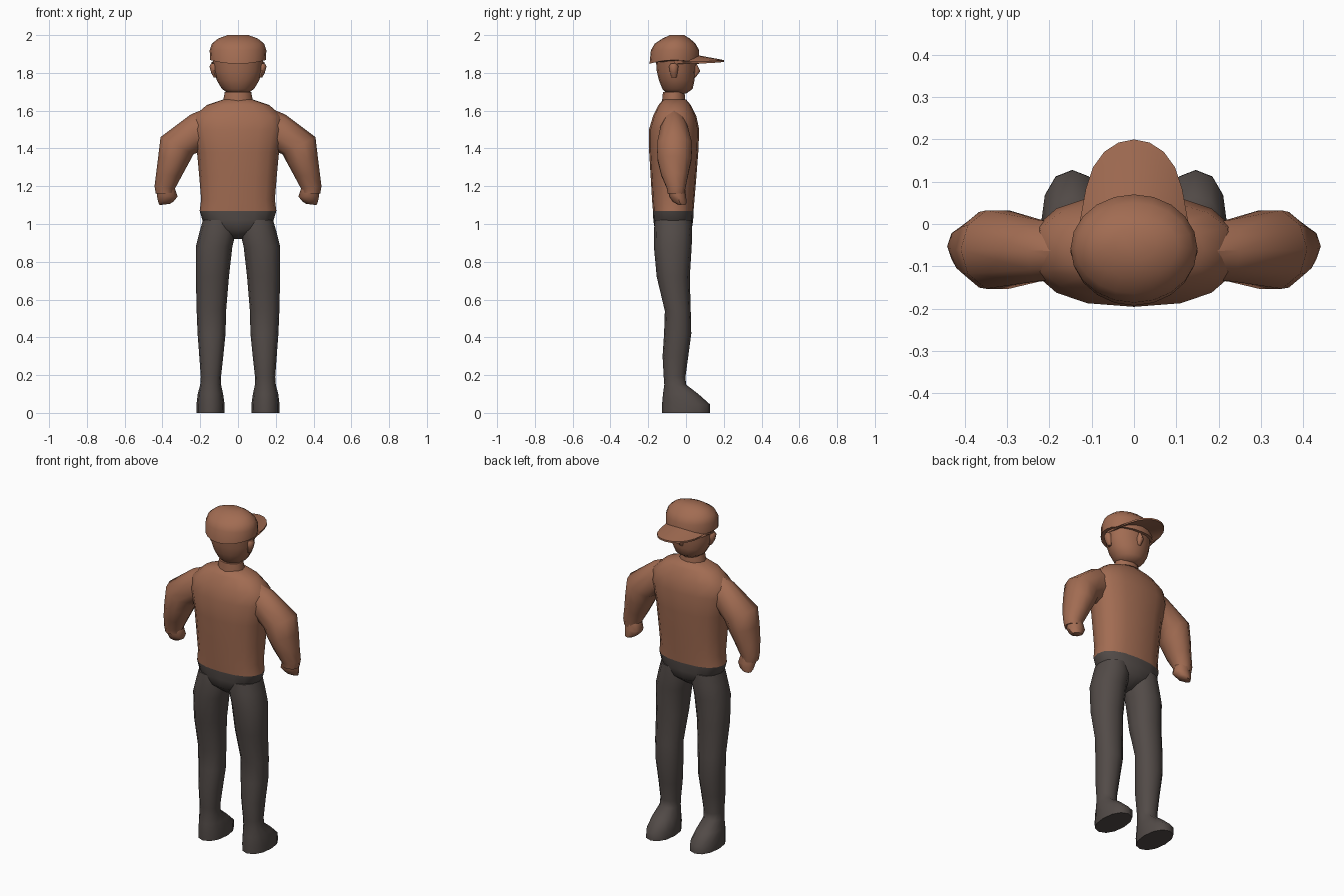
import bpy, bmesh, math
from mathutils import Vector

cube = bpy.data.objects.get("Cube")
if cube:
    bpy.data.objects.remove(cube)


def material(name, rgb):
    m = bpy.data.materials.new(name)
    m.use_nodes = True
    m.diffuse_color = (*rgb, 1)
    m.node_tree.nodes["Principled BSDF"].inputs["Base Color"].default_value = (*rgb, 1)
    return m


BROWN = material("warm brown", (0.36, 0.15, 0.085))
GREY = material("dark trouser grey", (0.085, 0.07, 0.064))


def finish(name, bm, mat, mirror=False, angle=50):
    bmesh.ops.recalc_face_normals(bm, faces=bm.faces)
    mesh = bpy.data.meshes.new(name)
    bm.to_mesh(mesh)
    bm.free()
    mesh.materials.append(mat)
    ob = bpy.data.objects.new(name, mesh)
    bpy.context.collection.objects.link(ob)
    bpy.ops.object.select_all(action="DESELECT")
    ob.select_set(True)
    bpy.context.view_layer.objects.active = ob
    bpy.ops.object.shade_smooth_by_angle(angle=math.radians(angle))
    if mirror:
        ob.modifiers.new("Mirror", "MIRROR")
    return ob


def loft(name, rings, mat, sides=12, power=2.0, mirror=False, angle=50, sag=0):
    """Skin rings given as (x1, z1, x2, z2, back y, front y)."""
    bm = bmesh.new()
    loops = []
    for x1, z1, x2, z2, back, front in rings:
        loop = []
        for i in range(sides):
            a = math.tau * i / sides
            c, s = math.cos(a), math.sin(a)
            u = math.copysign(abs(c) ** (2 / power), c)
            v = math.copysign(abs(s) ** (2 / power), s)
            z = (z1 + z2) / 2 + (z2 - z1) / 2 * u
            if not loops:
                z -= sag * abs(v) ** 2
            loop.append(bm.verts.new(((x1 + x2) / 2 + (x2 - x1) / 2 * u,
                                      (back + front) / 2 + (front - back) / 2 * v, z)))
        loops.append(loop)
    for a, b in zip(loops, loops[1:]):
        for i in range(sides):
            j = (i + 1) % sides
            bm.faces.new((a[i], a[j], b[j], b[i]))
    bm.faces.new(loops[0])
    bm.faces.new(loops[-1])
    return finish(name, bm, mat, mirror, angle)


def centred(rows):
    """Turn (z, half width, back y, front y) into level rings about x = 0."""
    return [(-w, z, w, z, b, f) for z, w, b, f in rows]


def level(rows):
    """Turn (z, inner x, outer x, back y, front y) into level rings."""
    return [(i, z, o, z, b, f) for z, i, o, b, f in rows]


# Clothing on the trunk
loft("sweater_body", centred([
    (1.07, .203, -.175, .04), (1.13, .195, -.18, .045), (1.25, .205, -.187, .055),
    (1.38, .217, -.195, .065), (1.5, .245, -.196, .07), (1.57, .235, -.175, .055),
    (1.63, .165, -.145, .025), (1.66, .075, -.12, 0)]), BROWN, 16, 2.4)
loft("collar", centred([
    (1.62, .082, -.13, 0), (1.66, .077, -.126, -.004), (1.7, .07, -.122, -.008)]), BROWN, 12)
loft("trouser_hips", centred([
    (1.07, .203, -.175, .04), (1.02, .188, -.173, .038), (.97, .13, -.165, .03),
    (.92, .025, -.11, -.03)]), GREY, 16, 2.4)

# Sleeve and hand, run from shoulder to fingertips
loft("sleeves", [
    (.14, 1.4, .14, 1.625, -.13, .0), (.21, 1.38, .25, 1.58, -.14, .015),
    (.235, 1.37, .41, 1.46, -.158, .037), (.262, 1.32, .422, 1.36, -.155, .033),
    (.3, 1.25, .433, 1.27, -.135, .015), (.335, 1.185, .442, 1.2, -.105, .0),
    (.34, 1.165, .435, 1.16, -.1, -.005)], BROWN, 10, mirror=True)
loft("hands", [
    (.335, 1.19, .425, 1.185, -.095, -.005), (.32, 1.145, .43, 1.15, -.09, .0),
    (.34, 1.12, .422, 1.115, -.07, .003), (.36, 1.107, .415, 1.1, -.045, .0)],
    BROWN, 8, mirror=True)

# Trouser legs running into the shoes
loft("legs", level([
    (1.02, .02, .186, -.165, .03), (.96, .01, .203, -.17, .033), (.88, .03, .223, -.17, .03),
    (.72, .048, .223, -.155, .02), (.54, .063, .219, -.112, .025), (.42, .066, .214, -.116, .028),
    (.3, .078, .205, -.124, .012), (.19, .09, .197, -.118, -.003),
    (.15, .09, .2, -.115, 0), (.1, .079, .213, -.122, .065), (.045, .071, .22, -.127, .127),
    (0, .072, .22, -.126, .128)]), GREY, 12, 2.2, mirror=True)

# Head with nose and ears
loft("head", centred([
    (1.69, .05, -.1, .0), (1.715, .085, -.125, .035), (1.76, .112, -.143, .045),
    (1.81, .128, -.155, .05), (1.88, .135, -.16, .052)]), BROWN, 16)
loft("nose", centred([
    (1.775, .012, .02, .05), (1.81, .02, .02, .076), (1.85, .01, .02, .055)]), BROWN, 8)
loft("ears", level([
    (1.775, .11, .128, -.075, -.05), (1.8, .11, .142, -.085, -.045),
    (1.835, .11, .151, -.09, -.04), (1.85, .11, .143, -.08, -.05)]), BROWN, 8, mirror=True)

# Cap crown
loft("cap_crown", centred([
    (1.868, .148, -.193, .07), (1.92, .15, -.186, .07), (1.955, .138, -.165, .05),
    (1.982, .105, -.125, .02), (2.0, .055, -.085, -.01)]), BROWN, 20, sag=.02)

# Cap bill: an arched plate that droops at its sides
bm = bmesh.new()
layers = []
columns, rows = 10, 4
for thick in (0, -.01):
    grid = []
    for r in range(rows + 1):
        t = r / rows
        line = []
        for c in range(columns + 1):
            a = math.pi * c / columns
            side = math.cos(a)
            root = -.06 + .125 * math.sin(a)
            tip = .2 * math.sin(a) ** .75
            x = side * (.14 * (1 - t) + .12 * t)
            y = root + (tip - root) * t
            arch = .036 * (1 - .75 * t) * side ** 2
            line.append(bm.verts.new((x, y, 1.893 - .025 * t - arch + thick)))
        grid.append(line)
    layers.append(grid)
for grid in layers:
    for r in range(rows):
        for c in range(columns):
            bm.faces.new((grid[r][c], grid[r][c + 1], grid[r + 1][c + 1], grid[r + 1][c]))
top, under = layers
border = ([(0, c) for c in range(columns)] + [(r, columns) for r in range(rows)]
          + [(rows, c) for c in range(columns, 0, -1)] + [(r, 0) for r in range(rows, 0, -1)])
for (r1, c1), (r2, c2) in zip(border, border[1:] + border[:1]):
    bm.faces.new((top[r1][c1], top[r2][c2], under[r2][c2], under[r1][c1]))
finish("cap_bill", bm, BROWN, angle=40)
